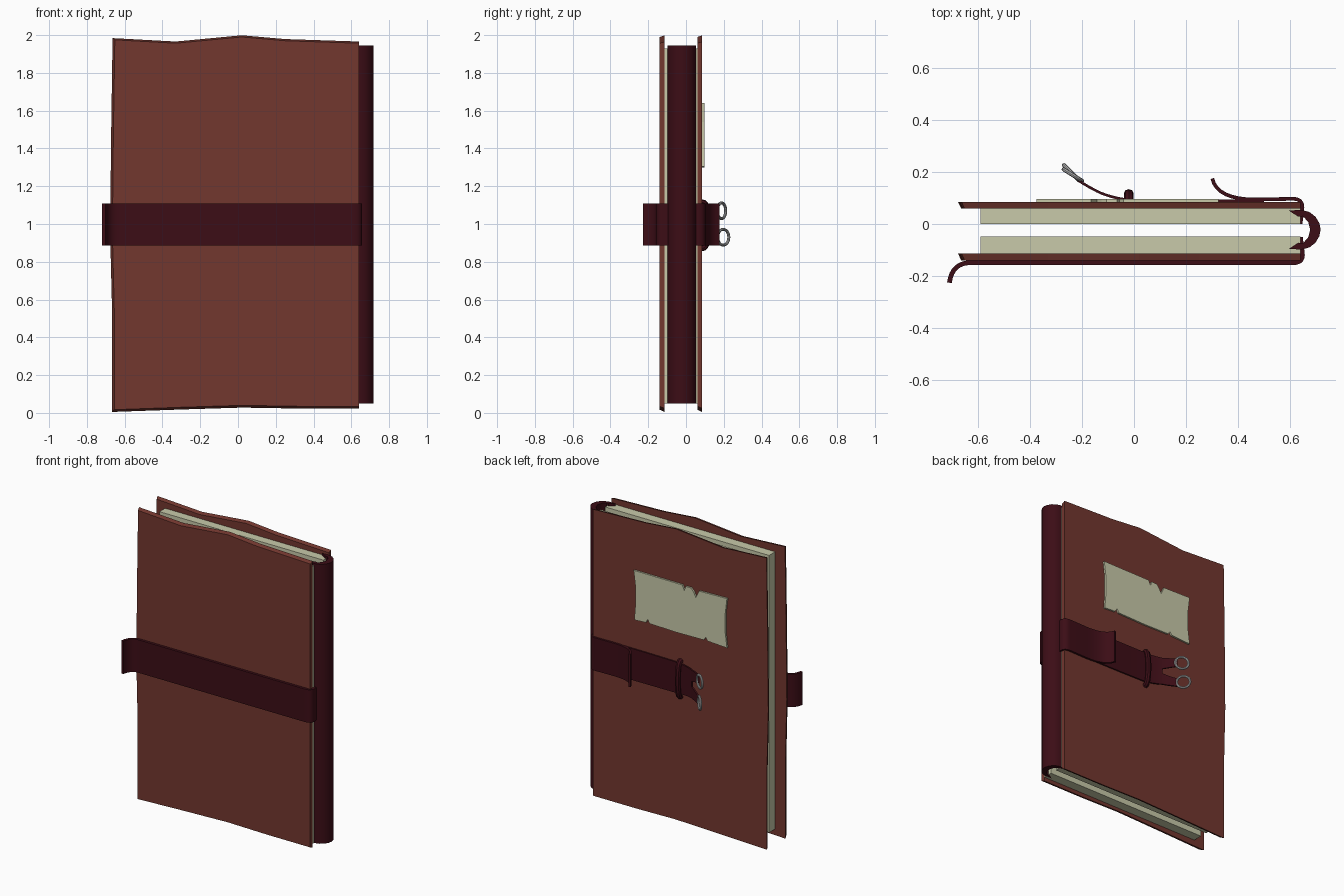
import bpy, bmesh, math
from mathutils import Vector

if "Cube" in bpy.data.objects:
    bpy.data.objects.remove(bpy.data.objects["Cube"])


def material(name, rgb):
    m = bpy.data.materials.new(name)
    m.diffuse_color = (*rgb, 1)
    m.use_nodes = True
    m.node_tree.nodes["Principled BSDF"].inputs["Base Color"].default_value = m.diffuse_color
    return m


LEATHER = material("brown_leather", (0.17, 0.038, 0.028))
STRAP = material("dark_red_leather", (0.045, 0.004, 0.008))
PAPER = material("paper", (0.58, 0.59, 0.40))
METAL = material("metal", (0.45, 0.45, 0.45))


def loft(name, loops, mat, smooth=False):
    """Solid skinned through matching closed loops, capped at both ends."""
    bm = bmesh.new()
    rows = [[bm.verts.new(p) for p in loop] for loop in loops]
    n = len(rows[0])
    for a, b in zip(rows, rows[1:]):
        for i in range(n):
            j = (i + 1) % n
            bm.faces.new((a[i], a[j], b[j], b[i]))
    bm.faces.new(rows[0])
    bm.faces.new(rows[-1])
    bmesh.ops.recalc_face_normals(bm, faces=bm.faces)
    me = bpy.data.meshes.new(name)
    bm.to_mesh(me)
    bm.free()
    me.materials.append(mat)
    ob = bpy.data.objects.new(name, me)
    bpy.context.collection.objects.link(ob)
    if smooth:
        bpy.ops.object.select_all(action='DESELECT')
        ob.select_set(True)
        bpy.context.view_layer.objects.active = ob
        bpy.ops.object.shade_smooth_by_angle(angle=math.radians(35))
    return ob


def bend(p0, p1, p2, n=6):
    """Points on a quadratic curve in the xy plane."""
    a, b, c = Vector(p0), Vector(p1), Vector(p2)
    return [a * (1 - t) ** 2 + b * 2 * t * (1 - t) + c * t * t
            for t in (i / n for i in range(n + 1))]


def ribbon(name, path, thick, z_ranges):
    """Leather strip standing in z along an xy path; z_ranges run start to end."""
    loops, last = [], len(path) - 1
    (lo0, hi0), (lo1, hi1) = z_ranges
    for i, p in enumerate(path):
        d = (path[min(i + 1, last)] - path[max(i - 1, 0)]).normalized()
        nrm = Vector((-d.y, d.x)) * thick / 2
        t = i / last
        lo, hi = lo0 + (lo1 - lo0) * t, hi0 + (hi1 - hi0) * t
        a, b = p + nrm, p - nrm
        loops.append([(a.x, a.y, lo), (b.x, b.y, lo), (b.x, b.y, hi), (a.x, a.y, hi)])
    return loft(name, loops, STRAP, True)


def box(name, lo, hi, mat):
    (x0, y0, z0), (x1, y1, z1) = lo, hi
    return loft(name, [[(x0, y0, z), (x1, y0, z), (x1, y1, z), (x0, y1, z)]
                       for z in (z0, z1)], mat)


# Warped covers: the rear face is a little larger than the front face
outline = [(0.64, 0.035), (0.32, 0.035), (0.02, 0.04), (-0.3, 0.03), (-0.655, 0.017),
           (-0.655, 0.55), (-0.665, 0.95), (-0.66, 1.45), (-0.652, 1.975),
           (-0.33, 1.957), (0.02, 1.99), (0.25, 1.97), (0.64, 1.957)]
grown = [(x - (0.012 if x < -0.6 else 0), z + (0.009 if z > 1.8 else -0.012 if z < 0.2 else 0))
         for x, z in outline]
for name, y0, y1 in (("front_cover", -0.14, -0.113), ("back_cover", 0.06, 0.085)):
    loft(name, [[(x, y0, z) for x, z in outline], [(x, y1, z) for x, z in grown]], LEATHER)

# Two page blocks with a gap between them
box("front_pages", (-0.59, -0.113, 0.05), (0.64, -0.048, 1.93), PAPER)
box("back_pages", (-0.59, 0.0, 0.05), (0.64, 0.06, 1.93), PAPER)

# Rounded crescent spine
YC = -0.022
outer = [(0.595, 0.074), (0.645, 0.076), (0.675, 0.068), (0.698, 0.05), (0.713, 0.025)]
inner = [(0.678, 0.0), (0.67, 0.03), (0.65, 0.052), (0.632, 0.05)]
spine = ([(x, YC + d) for x, d in outer] + [(0.718, YC)]
         + [(x, YC - d) for x, d in reversed(outer)]
         + [(x, YC - d) for x, d in reversed(inner)] + [(x, YC + d) for x, d in inner[1:]])
loft("spine", [[(x, y, z) for x, y in spine] for z in (0.05, 1.945)], STRAP, True)

# Front strap: tucked under the spine, across the cover, curling off the edge
full = [(0.885, 1.108)] * 2
ribbon("front_strap",
       [Vector((0.64, -0.05)), Vector((0.645, -0.09))]
       + bend((0.648, -0.12), (0.648, -0.149), (0.61, -0.149))
       + bend((-0.62, -0.149), (-0.7, -0.145), (-0.71, -0.226), 8), 0.018, full)

# Back flap: tucked under the spine, tip lifting away from the cover
ribbon("back_flap",
       [Vector((0.64, 0.0)), Vector((0.645, 0.03))]
       + bend((0.648, 0.065), (0.648, 0.097), (0.61, 0.097))
       + bend((0.47, 0.094), (0.32, 0.094), (0.301, 0.175), 8), 0.014, full)

# Buckle strap under the flap, split into two tongues at its end
ribbon("buckle_strap", [Vector((0.5, 0.089)), Vector((0.2, 0.09)), Vector((0.0, 0.092))]
       + bend((-0.03, 0.094), (-0.08, 0.1), (-0.13, 0.12), 5), 0.01,
       [(0.89, 1.105), (0.905, 1.095)])
tip = bend((-0.125, 0.118), (-0.165, 0.136), (-0.215, 0.168), 5)
for name, zr in (("lower_tongue", [(0.905, 0.985), (0.9, 0.955)]),
                 ("upper_tongue", [(1.015, 1.095), (1.045, 1.1)])):
    ribbon(name, tip, 0.01, zr)

# Keeper loop arched over the buckle strap
arch = [Vector((0.08 + 0.038 * math.sin(a) ** 0.6, 0.993 - 0.122 * math.cos(a)))
        for a in (math.pi * i / 14 for i in range(15))]
rings = []
for i, p in enumerate(arch):
    d = (arch[min(i + 1, 14)] - arch[max(i - 1, 0)]).normalized()
    rings.append([(-0.02 + 0.019 * math.cos(t), p.x - d.y * 0.016 * math.sin(t),
                   p.y + d.x * 0.016 * math.sin(t))
                  for t in (math.tau * k / 8 for k in range(8))])
loft("keeper_loop", rings, STRAP, True)

# Metal rings hanging from the tongues
for name, loc, ang in (("upper_ring", (-0.235, 0.188, 1.07), 32),
                       ("lower_ring", (-0.24, 0.197, 0.93), 45)):
    bpy.ops.mesh.primitive_torus_add(
        major_segments=24, minor_segments=8, major_radius=0.042, minor_radius=0.008,
        location=loc, rotation=(math.radians(90), 0, math.radians(-ang)))
    ring = bpy.context.object
    ring.name = name
    ring.data.materials.append(METAL)
    bpy.ops.object.shade_smooth_by_angle(angle=math.radians(40))

# Torn paper label on the back
label = [(0.32, 1.305), (0.235, 1.31), (0.22, 1.335), (0.205, 1.31), (0.0, 1.305),
         (-0.2, 1.308), (-0.215, 1.33), (-0.23, 1.308), (-0.375, 1.3),
         (-0.362, 1.4), (-0.362, 1.53), (-0.375, 1.635),
         (-0.165, 1.63), (-0.142, 1.58), (-0.125, 1.612), (-0.105, 1.635),
         (-0.065, 1.635), (-0.055, 1.605), (-0.04, 1.638),
         (0.325, 1.64), (0.312, 1.54), (0.312, 1.4)]
loft("label", [[(x, y, z) for x, z in label] for y in (0.084, 0.097)], PAPER)
